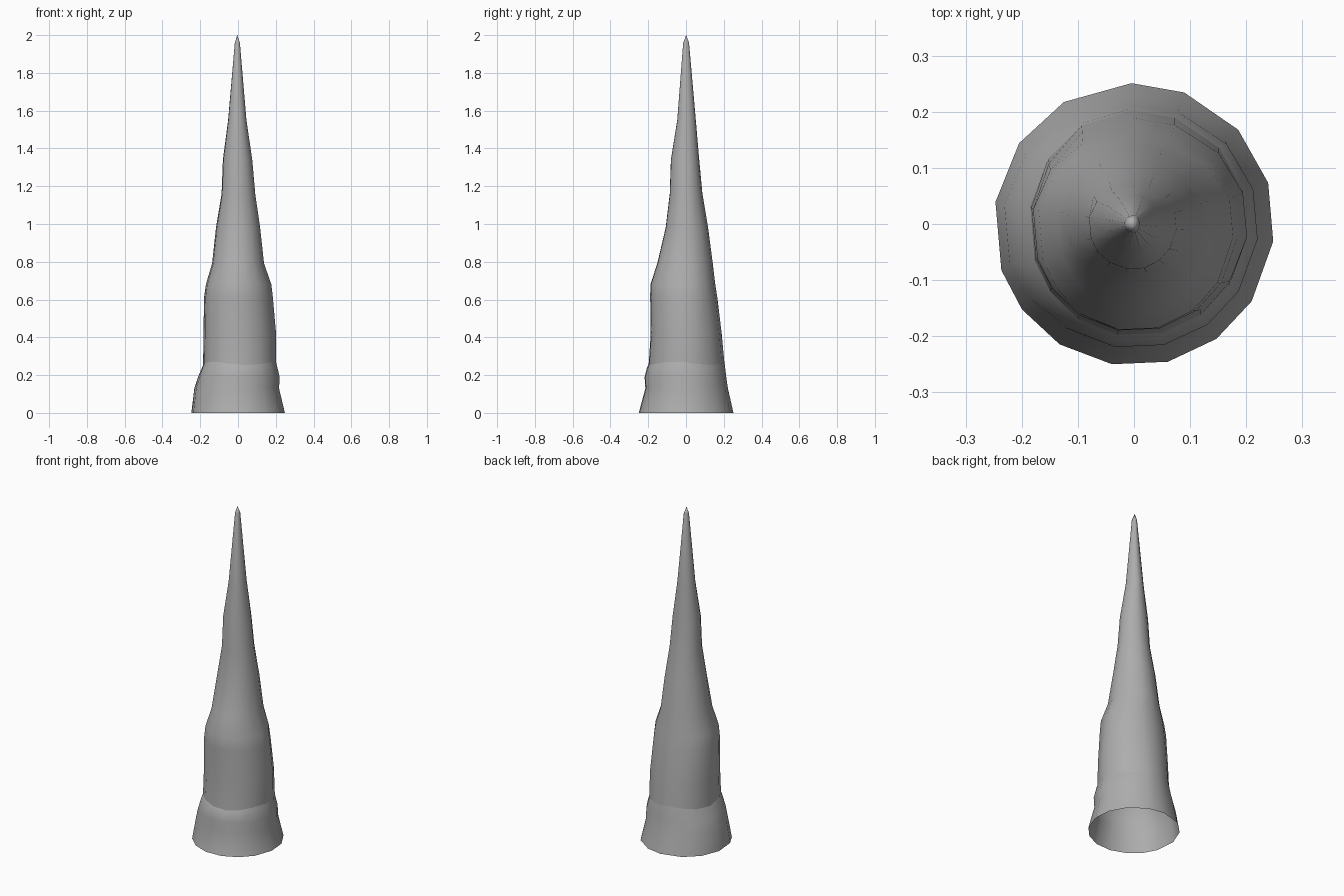
import bpy, bmesh, math

# Uneven column angles around the spike
ANGLES = [-7, 17, 42, 69, 91, 120, 145, 171, 199, 217, 238, 261, 284, 306, 327]
SIDES = len(ANGLES)
# Profile rings: height, then reach towards -x, +x, -y, +y
RINGS = [
    (0.00, 0.250, 0.250, 0.253, 0.251),
    (0.13, 0.234, 0.219, 0.218, 0.222),
    (0.19, 0.214, 0.222, 0.222, 0.213),
    (0.245, 0.194, 0.207, 0.209, 0.206),
    (0.262, 0.187, 0.203, 0.200, 0.203),
    (0.42, 0.185, 0.203, 0.189, 0.189),
    (0.61, 0.182, 0.186, 0.192, 0.166),
    (0.68, 0.172, 0.178, 0.191, 0.155),
    (0.79, 0.139, 0.139, 0.154, 0.142),
    (0.98, 0.118, 0.118, 0.109, 0.117),
    (1.16, 0.088, 0.092, 0.087, 0.087),
    (1.34, 0.081, 0.076, 0.081, 0.070),
    (1.55, 0.053, 0.045, 0.047, 0.052),
    (1.96, 0.017, 0.010, 0.015, 0.016),
]

# Stone spike: uneven tapering rings, closed tip, open base
bm = bmesh.new()
rings = []
for i, (z, left, right, front, back) in enumerate(RINGS):
    ring = []
    for deg in ANGLES:
        a = math.radians(deg)
        c, s = math.cos(a), math.sin(a)
        # wavy ledge around the foot
        wave = 0.009 * math.sin(3 * a + 2.5) if i in (3, 4) else 0
        ring.append(bm.verts.new((c * (right if c > 0 else left),
                                  s * (back if s > 0 else front), z + wave)))
    rings.append(ring)
for lo, hi in zip(rings, rings[1:]):
    for k in range(SIDES):
        n = (k + 1) % SIDES
        bm.faces.new((lo[k], lo[n], hi[n], hi[k]))
tip = bm.verts.new((-0.004, 0.001, 2.0))
for k in range(SIDES):
    bm.faces.new((rings[-1][k], rings[-1][(k + 1) % SIDES], tip))
for f in bm.faces:
    f.smooth = True

# Crisp upper edge on the foot ledge
for k in range(SIDES):
    bm.edges.get((rings[4][k], rings[4][(k + 1) % SIDES])).smooth = False

mesh = bpy.data.meshes.new("stone_spike")
bm.to_mesh(mesh)
bm.free()

# Dark grey stone
stone = bpy.data.materials.new("dark_stone")
stone.diffuse_color = (0.42, 0.42, 0.42, 1)
mesh.materials.append(stone)
bpy.context.collection.objects.link(bpy.data.objects.new("stone_spike", mesh))
